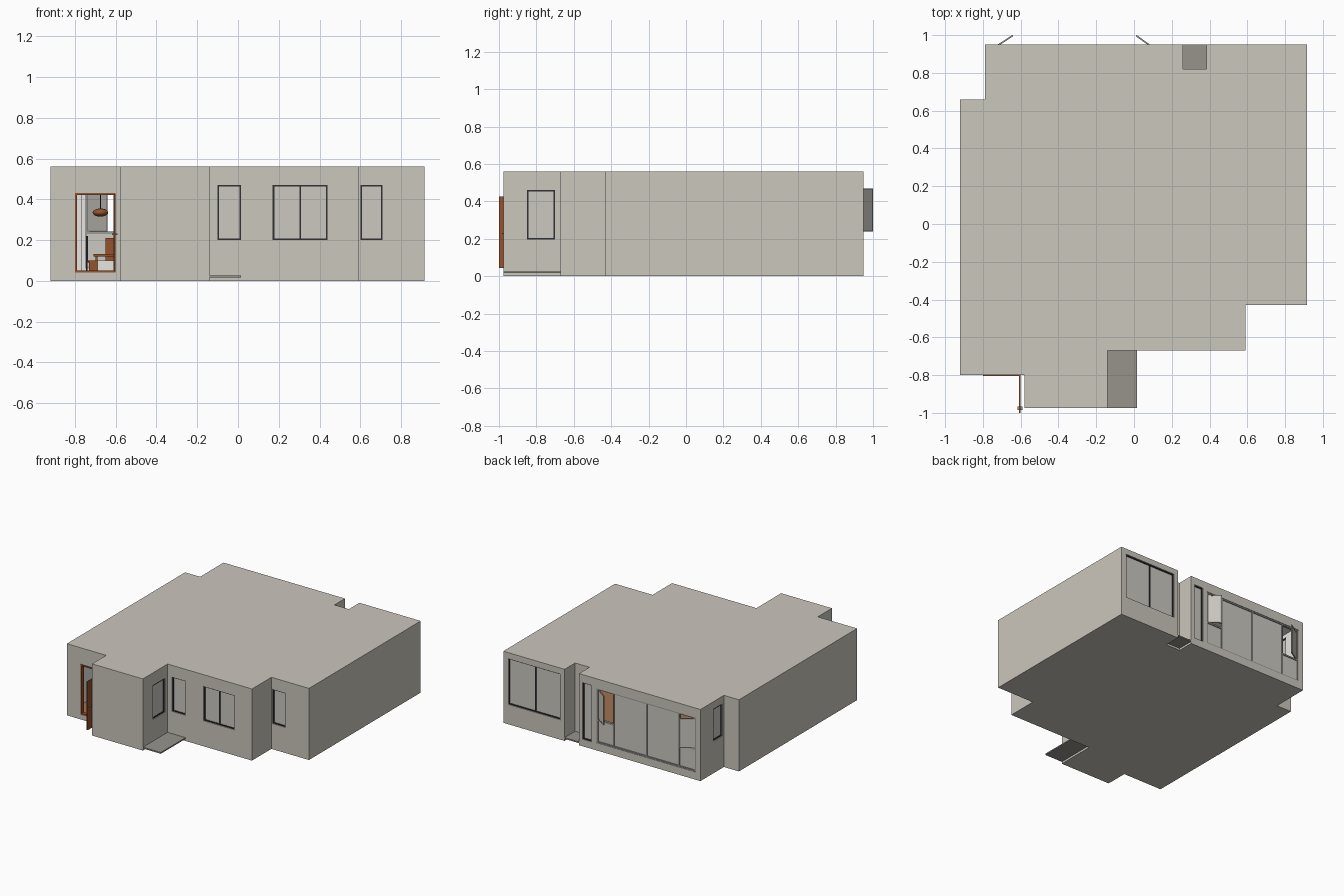
import bpy, bmesh
from math import atan2
from mathutils import Matrix, Vector

if "Cube" in bpy.data.objects:
    bpy.data.objects.remove(bpy.data.objects["Cube"])


def material(name, r, g, b):
    m = bpy.data.materials.new(name)
    m.use_nodes = True
    m.diffuse_color = (r, g, b, 1)
    m.node_tree.nodes["Principled BSDF"].inputs["Base Color"].default_value = (r, g, b, 1)
    return m


PLASTER = material("warm grey plaster", .60, .57, .51)
WHITE = material("white interior", .80, .79, .76)
GLASS = material("pale glass", .60, .58, .53)
FRAME = material("dark frame", .03, .03, .035)
SILVER = material("grey metal", .33, .33, .32)
SLAB = material("grey slab", .31, .295, .265)
WOOD = material("red brown wood", .30, .085, .025)
FLOOR = material("brown floor", .35, .17, .08)

BASE, CEILING, TOP, THICK = .035, .53, .56, .025
PLAN = [(-.92, -.80), (-.58, -.80), (-.58, -.975), (-.14, -.975), (-.14, -.67),
        (.59, -.67), (.59, -.43), (.915, -.43), (.915, .95), (.385, .95),
        (.385, .82), (.26, .82), (.26, .95), (-.79, .95), (-.79, .66), (-.92, .66)]
EDGES = list(zip(PLAN, PLAN[1:] + PLAN[:1]))


def finish(name, bm, *mats):
    me = bpy.data.meshes.new(name)
    bm.to_mesh(me)
    bm.free()
    for m in mats:
        me.materials.append(m)
    ob = bpy.data.objects.new(name, me)
    bpy.context.collection.objects.link(ob)
    return ob


def boxes(name, mat, *bounds):
    """One object from boxes, each given as two opposite corners."""
    bm = bmesh.new()
    for a, b in bounds:
        a, b = Vector(a), Vector(b)
        size = [abs(v) for v in b - a]
        bmesh.ops.create_cube(bm, size=1, matrix=Matrix.Translation((a + b) / 2) @ Matrix.Diagonal((*size, 1)))
    return finish(name, bm, mat)


def prism(name, z0, z1, inner_mat, inner_sign):
    """Plan extruded between two heights; the face turned inside gets its own colour."""
    bm = bmesh.new()
    face = bm.faces.new([bm.verts.new((x, y, z0)) for x, y in PLAN])
    ext = bmesh.ops.extrude_face_region(bm, geom=[face])
    bmesh.ops.translate(bm, vec=(0, 0, z1 - z0), verts=[v for v in ext["geom"] if isinstance(v, bmesh.types.BMVert)])
    bmesh.ops.recalc_face_normals(bm, faces=bm.faces)
    for f in bm.faces:
        f.material_index = int(f.normal.z * inner_sign > .5)
    return finish(name, bm, PLASTER, inner_mat)


prism("floor_slab", 0, BASE, FLOOR, 1)
prism("roof_slab", CEILING, TOP, WHITE, -1)

# Openings: name, wall number, start, end, bottom, top, inner bar positions
WINDOWS = [("porch_side_window", 3, -.85, -.70, .195, .46, []),
           ("porch_window", 4, -.10, .015, .20, .47, []),
           ("front_double_window", 4, .17, .44, .20, .47, [.305]),
           ("front_narrow_window", 6, .60, .71, .20, .47, []),
           ("back_double_window", 8, .42, .872, .155, .515, [.64]),
           ("back_narrow_door", 12, .15, .23, .055, .50, []),
           ("back_side_window", 13, .68, .79, .25, .50, [])]
DOOR = ("door", 0, -.80, -.60, .045, .43, [])
GLAZING = ("glazing", 12, -.75, .11, .06, .485, [])
OPENINGS = WINDOWS + [DOOR, GLAZING]

# Outer walls: grid cells around the openings, thickened inwards
bm = bmesh.new()
levels = sorted({BASE, CEILING} | {z for o in OPENINGS for z in o[4:6]})
for i, (p, q) in enumerate(EDGES):
    axis = 0 if p[1] == q[1] else 1
    holes = [o for o in OPENINGS if o[1] == i]
    stops = sorted({p[axis], q[axis]} | {a for o in holes for a in o[2:4]}, reverse=q[axis] < p[axis])
    for a, b in zip(stops, stops[1:]):
        for z0, z1 in zip(levels, levels[1:]):
            if any(o[2] < (a + b) / 2 < o[3] and o[4] < (z0 + z1) / 2 < o[5] for o in holes):
                continue
            corners = []
            for s, z in ((a, z0), (b, z0), (b, z1), (a, z1)):
                co = [p[0], p[1], z]
                co[axis] = s
                corners.append(bm.verts.new(co))
            bm.faces.new(corners)
bmesh.ops.remove_doubles(bm, verts=bm.verts, dist=.0005)
walls = finish("outer_walls", bm, PLASTER, WHITE)
solid = walls.modifiers.new("thickness", "SOLIDIFY")
solid.thickness, solid.offset, solid.use_even_offset = THICK, -1, True
solid.material_offset = 1


def wall_box(wall, a0, a1, z0, z1, d0, d1):
    """Corners of a box set into a wall between depths d0 and d1."""
    p, q = EDGES[wall]
    if p[1] == q[1]:
        s = 1 if q[0] > p[0] else -1
        return (a0, p[1] + s * d0, z0), (a1, p[1] + s * d1, z1)
    s = -1 if q[1] > p[1] else 1
    return (p[0] + s * d0, a0, z0), (p[0] + s * d1, a1, z1)


def frame(wall, a0, a1, z0, z1, bars, w, d0, d1):
    parts = [(a0, a0 + w, z0, z1), (a1 - w, a1, z0, z1),
             (a0, a1, z0, z0 + w), (a0, a1, z1 - w, z1)]
    parts += [(b - w / 2, b + w / 2, z0, z1) for b in bars]
    return [wall_box(wall, *part, d0, d1) for part in parts]


for name, wall, a0, a1, z0, z1, bars in WINDOWS:
    boxes(name + "_frame", FRAME, *frame(wall, a0, a1, z0, z1, bars, .008, .006, .022))
    boxes(name + "_pane", GLASS, wall_box(wall, a0, a1, z0, z1, .012, .018))

# Wide back glazing with two open side vents
boxes("glazing_frame", SILVER, *frame(12, -.75, .11, .06, .485, [-.60, -.32, -.035], .01, .004, .022),
      *[wall_box(12, a, b, .23, .242, .004, .022) for a, b in ((-.75, -.60), (-.035, .11))])
boxes("glazing_panes", GLASS, wall_box(12, -.60, -.035, .06, .485, .010, .016),
      *[wall_box(12, a, b, .06, .235, .010, .016) for a, b in ((-.75, -.60), (-.035, .11))])


def vent(name, hinge, tip):
    h, t = Vector(hinge), Vector(tip)
    length, z0, z1, w = (t - h).length, .24, .47, .008
    rails = [((0, -.004, z), (length, .004, z + w)) for z in (z0, z1 - w)]
    rails += [((x, -.004, z0), (x + w, .004, z1)) for x in (0, length - w)]
    for ob in (boxes(name + "_frame", SILVER, *rails),
               boxes(name + "_pane", GLASS, ((w, -.003, z0 + w), (length - w, .003, z1 - w)))):
        ob.location = (*h, 0)
        ob.rotation_euler.z = atan2(t.y - h.y, t.x - h.x)


vent("right_vent", (-.745, .93), (-.642, .997))
vent("left_vent", (.105, .93), (.012, .997))

# Entrance door, open outwards
boxes("door_frame", WOOD, *frame(0, -.80, -.60, .04, .432, [], .01, -.005, THICK))
boxes("door_leaf", WOOD, ((-.608, -1, .045), (-.600, -.806, .425)))
boxes("door_handle", SILVER, ((-.618, -.985, .225), (-.590, -.965, .232)))

# Thin slabs in the porch and back recess
boxes("porch_slab", SLAB, ((-.14, -.975, .016), (.015, -.67, .026)))
boxes("recess_slab", SLAB, ((.26, .82, .016), (.385, .95, .026)))

# Dining corner seen through the door
legs = [((x, y, BASE), (x + .012, y + .012, .12)) for x in (-.70, -.56) for y in (.15, .42)]
boxes("dining_table", WOOD, ((-.71, .14, .12), (-.54, .44, .132)), *legs)
boxes("sideboard", WOOD, ((-.65, .60, BASE), (-.45, .68, .21)))
boxes("low_cabinet", WHITE, ((-.69, -.10, BASE), (-.58, 0, .10)))
boxes("bench", WOOD, ((-.73, -.02, BASE), (-.69, .10, .10)))
for n, y in enumerate((.17, .32)):
    boxes(f"chair_{n + 1}", FRAME, ((-.745, y, .09), (-.675, y + .08, .10)),
          ((-.745, y, .10), (-.735, y + .08, .22)),
          *[((x, v, BASE), (x + .007, v + .007, .09)) for x in (-.745, -.682) for v in (y, y + .073)])

# Pendant lamp
bm = bmesh.new()
bmesh.ops.create_uvsphere(bm, u_segments=24, v_segments=12, radius=1,
                          matrix=Matrix.Translation((-.675, .29, .335)) @ Matrix.Diagonal((.038, .038, .02, 1)))
for f in bm.faces:
    f.smooth = True
finish("pendant_lamp", bm, WOOD)
boxes("lamp_cord", FRAME, ((-.677, .288, .35), (-.673, .292, CEILING)))
